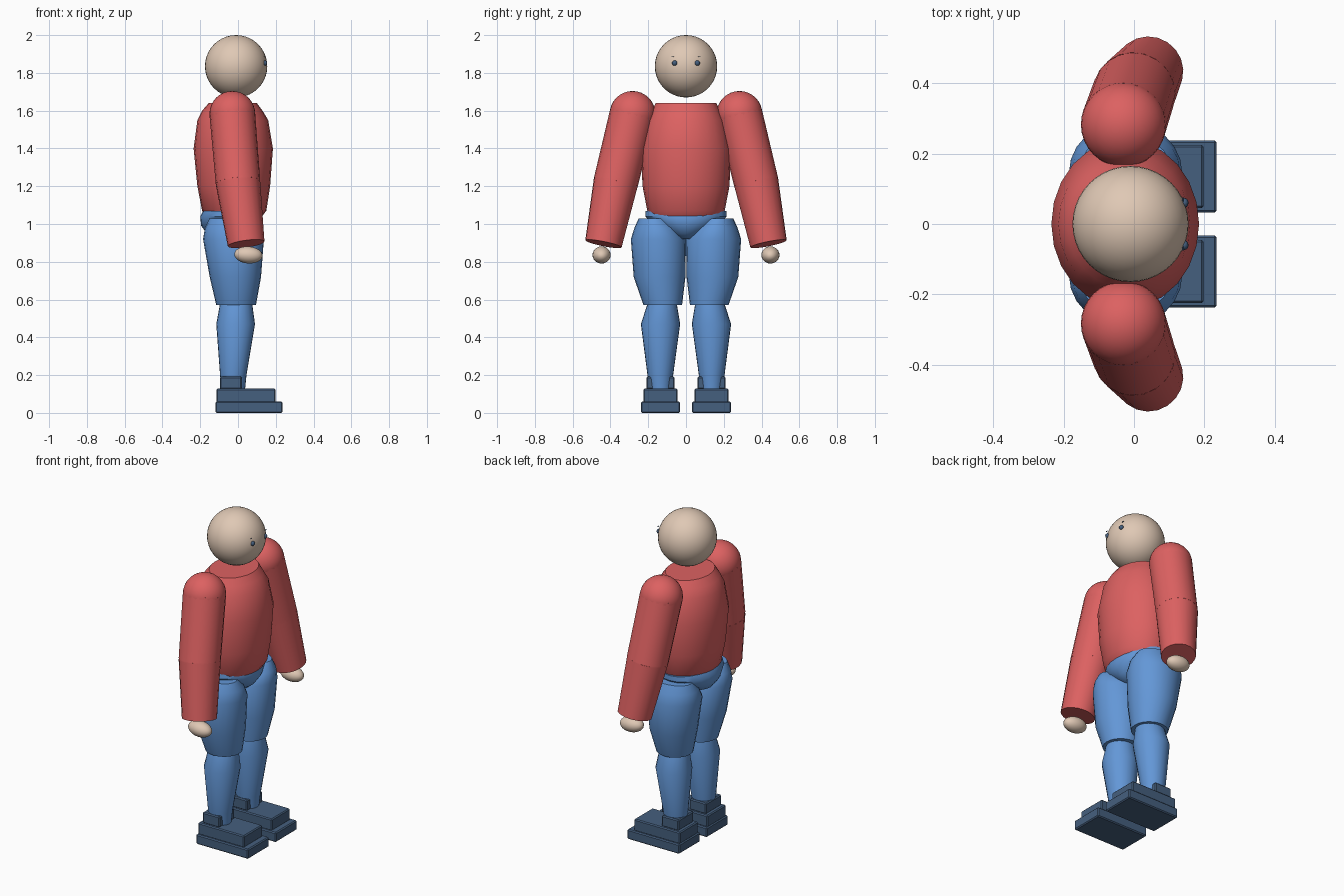
import bpy, bmesh, math
from mathutils import Vector

cube = bpy.data.objects.get("Cube")
if cube:
    bpy.data.objects.remove(cube, do_unlink=True)


def material(name, colour):
    m = bpy.data.materials.new(name)
    m.use_nodes = True
    m.diffuse_color = (*colour, 1)
    m.node_tree.nodes["Principled BSDF"].inputs["Base Color"].default_value = (*colour, 1)
    return m


SKIN = material("skin", (0.74, 0.58, 0.46))
RED = material("red sweater", (0.72, 0.12, 0.12))
BLUE = material("blue trousers", (0.125, 0.31, 0.68))
NAVY = material("navy shoes", (0.06, 0.115, 0.21))


def finish(bm, name, mat, angle=40):
    bmesh.ops.recalc_face_normals(bm, faces=bm.faces[:])
    mesh = bpy.data.meshes.new(name)
    bm.to_mesh(mesh)
    bm.free()
    mesh.materials.append(mat)
    obj = bpy.data.objects.new(name, mesh)
    bpy.context.collection.objects.link(obj)
    if angle:
        bpy.ops.object.select_all(action="DESELECT")
        obj.select_set(True)
        bpy.context.view_layer.objects.active = obj
        bpy.ops.object.shade_smooth_by_angle(angle=math.radians(angle))
    return obj


def loft(name, mat, sections, segments=24):
    """Skin elliptical sections given as (z, back x, front x, y centre, y radius)."""
    bm = bmesh.new()
    rings = []
    for z, back, front, cy, ry in sections:
        cx, rx = (back + front) / 2, (front - back) / 2
        angles = [math.tau * i / segments for i in range(segments)]
        rings.append([bm.verts.new((cx + rx * math.cos(a), cy + ry * math.sin(a), z)) for a in angles])
    for low, high in zip(rings, rings[1:]):
        for i in range(segments):
            j = (i + 1) % segments
            bm.faces.new((low[i], low[j], high[j], high[i]))
    bm.faces.new(rings[0])
    bm.faces.new(rings[-1])
    return finish(bm, name, mat)


def ball(name, mat, centre, radii, tilt=0, segments=32):
    bm = bmesh.new()
    bmesh.ops.create_uvsphere(bm, u_segments=segments, v_segments=segments // 2, radius=1)
    obj = finish(bm, name, mat)
    obj.location, obj.scale, obj.rotation_euler.y = centre, radii, tilt
    return obj


def tube(name, mat, start, end, r1, r2):
    bm = bmesh.new()
    axis = Vector(end) - Vector(start)
    bmesh.ops.create_cone(bm, cap_ends=True, segments=20, radius1=r1, radius2=r2, depth=axis.length)
    obj = finish(bm, name, mat)
    obj.location = (Vector(start) + Vector(end)) / 2
    obj.rotation_euler = axis.to_track_quat("Z", "Y").to_euler()
    return obj


def box(name, mat, low, high, bevel=0.006):
    bm = bmesh.new()
    bmesh.ops.create_cube(bm, size=1)
    for v in bm.verts:
        v.co = [l + (h - l) * (c + 0.5) for l, h, c in zip(low, high, v.co)]
    bmesh.ops.bevel(bm, geom=bm.edges[:], offset=bevel, segments=1, affect="EDGES")
    return finish(bm, name, mat, angle=0)


# Head, sweater body and hips
ball("head", SKIN, (-0.01, 0, 1.835), (0.165,) * 3, segments=40)
loft("torso", RED, [
    (1.03, -0.15, 0.12, 0, 0.18), (1.07, -0.19, 0.15, 0, 0.205), (1.2, -0.215, 0.17, 0, 0.23),
    (1.4, -0.235, 0.185, 0, 0.24), (1.55, -0.215, 0.16, 0, 0.205), (1.6, -0.19, 0.13, 0, 0.18),
    (1.64, -0.155, 0.1, 0, 0.16)])
loft("hips", BLUE, [
    (0.92, -0.1, 0.06, 0, 0.05), (0.95, -0.165, 0.1, 0, 0.1), (0.99, -0.195, 0.125, 0, 0.17),
    (1.04, -0.2, 0.13, 0, 0.215), (1.07, -0.185, 0.115, 0, 0.215)])

for side, s in (("left", 1), ("right", -1)):
    # Eyes and brows
    ball(side + "_eye", NAVY, (0.143, s * 0.06, 1.852), (0.012, 0.014, 0.014), segments=12)
    box(side + "_brow", NAVY, (0.137, s * 0.07 - 0.006, 1.884), (0.142, s * 0.07 + 0.006, 1.888), 0.001)

    # Sleeves and hand
    shoulder, elbow, wrist = (-0.03, s * 0.283, 1.583), (0, s * 0.372, 1.22), (0.043, s * 0.437, 0.895)
    ball(side + "_shoulder", RED, shoulder, (0.121,) * 3)
    tube(side + "_upper_sleeve", RED, shoulder, elbow, 0.121, 0.118)
    ball(side + "_elbow", RED, elbow, (0.117,) * 3)
    tube(side + "_lower_sleeve", RED, elbow, wrist, 0.118, 0.098)
    ball(side + "_hand", SKIN, (0.055, s * 0.447, 0.836), (0.075, 0.048, 0.045), 0.08, 24)

    # Trouser leg
    loft(side + "_thigh", BLUE, [
        (0.57, -0.115, 0.095, s * 0.123, 0.102), (0.72, -0.15, 0.122, s * 0.14, 0.137),
        (0.92, -0.185, 0.137, s * 0.146, 0.146), (0.98, -0.175, 0.13, s * 0.155, 0.118),
        (1.03, -0.15, 0.1, s * 0.17, 0.08)])
    loft(side + "_shin", BLUE, [
        (0.1, -0.085, 0.035, s * 0.135, 0.055), (0.2, -0.095, 0.045, s * 0.136, 0.068),
        (0.47, -0.115, 0.09, s * 0.135, 0.104), (0.58, -0.095, 0.075, s * 0.126, 0.077)])

    # Shoe in three stepped blocks
    for part, z0, z1, back, front, w in (
            ("sole", 0, 0.06, -0.12, 0.235, 0.103),
            ("shoe_upper", 0.055, 0.128, -0.115, 0.198, 0.09),
            ("shoe_heel", 0.125, 0.192, -0.095, 0.02, 0.075)):
        box(f"{side}_{part}", NAVY, (back, s * 0.135 - w, z0), (front, s * 0.135 + w, z1))
